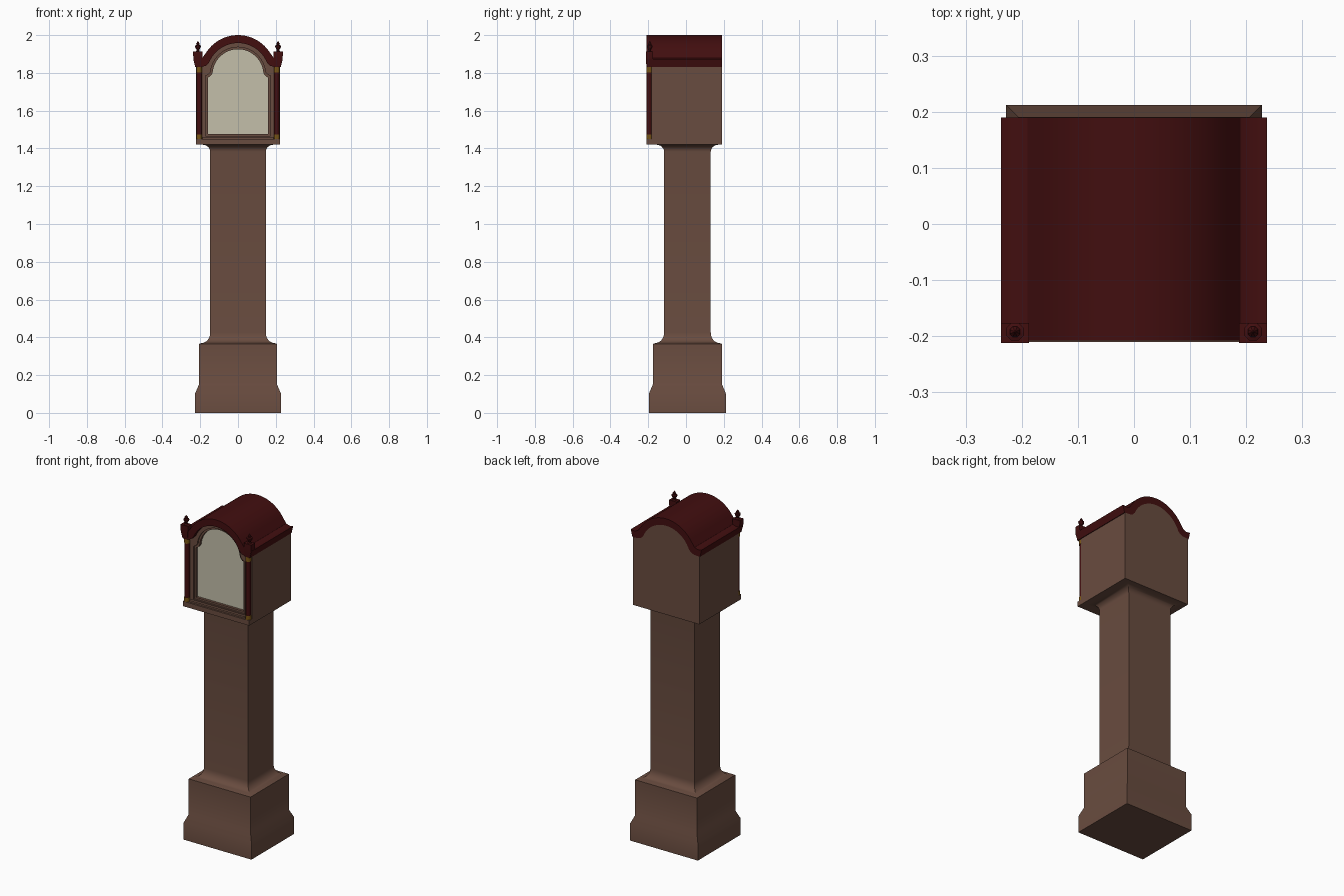
import bpy, bmesh, math

if "Cube" in bpy.data.objects:
    bpy.data.objects.remove(bpy.data.objects["Cube"])


def material(name, rgb):
    m = bpy.data.materials.new(name)
    m.diffuse_color = (*rgb, 1)
    m.use_nodes = True
    m.node_tree.nodes["Principled BSDF"].inputs["Base Color"].default_value = m.diffuse_color
    return m


WOOD = material("brown_wood", (0.141, 0.072, 0.050))
RED = material("dark_red_wood", (0.054, 0.0044, 0.0048))
GLASS = material("cream_dial", (0.546, 0.521, 0.402))
GOLD = material("old_gold", (0.19, 0.09, 0.007))


def make(name, verts, faces, mat, angle=30):
    me = bpy.data.meshes.new(name)
    me.from_pydata(verts, [], faces)
    bm = bmesh.new()
    bm.from_mesh(me)
    bmesh.ops.recalc_face_normals(bm, faces=bm.faces)
    bm.to_mesh(me)
    bm.free()
    me.materials.append(mat)
    ob = bpy.data.objects.new(name, me)
    bpy.context.collection.objects.link(ob)
    bpy.ops.object.select_all(action='DESELECT')
    ob.select_set(True)
    bpy.context.view_layer.objects.active = ob
    bpy.ops.object.shade_smooth_by_angle(angle=math.radians(angle))
    return ob


def loft(name, loops, mat, angle=30):
    """Skin closed loops of equal length and cap both ends."""
    n = len(loops[0])
    verts = [v for l in loops for v in l]
    faces = [(k*n + i, k*n + (i+1) % n, (k+1)*n + (i+1) % n, (k+1)*n + i)
             for k in range(len(loops)-1) for i in range(n)]
    faces += [tuple(range(n)), tuple(range((len(loops)-1)*n, len(loops)*n))]
    return make(name, verts, faces, mat, angle)


def rect(cx, cy, hx, hy, z):
    return [(cx-hx, cy-hy, z), (cx+hx, cy-hy, z), (cx+hx, cy+hy, z), (cx-hx, cy+hy, z)]


def lathe(name, cx, cy, profile, mat, n=8, angle=30):
    loops = [[(cx + r*math.cos(math.tau*(i+.5)/n), cy + r*math.sin(math.tau*(i+.5)/n), z)
              for i in range(n)] for r, z in profile]
    return loft(name, loops, mat, angle)


def arch(feet, r, cz, deg, n=28):
    """Left feet, arc over the top, mirrored feet; feet listed from outside in."""
    pts = [(-x, z) for x, z in feet]
    for i in range(n+1):
        a = math.radians(deg) * (2*i/n - 1)
        pts.append((r*math.sin(a), cz + r*math.cos(a)))
    return pts + [(x, z) for x, z in reversed(feet)]


def prism(name, pts, y0, y1, mat):
    return loft(name, [[(x, y, z) for x, z in pts] for y in (y0, y1)], mat)


def band(name, outer, inner, y0, y1, mat, closed):
    """Strip between two matching outlines, extruded along y."""
    n = len(outer)
    verts = [(x, y, z) for pts, y in ((outer, y0), (inner, y0), (inner, y1), (outer, y1))
             for x, z in pts]
    faces = []
    for i in range(n if closed else n-1):
        j = (i+1) % n
        for k in range(4):
            m = (k+1) % 4
            faces.append((k*n+i, k*n+j, m*n+j, m*n+i))
    if not closed:
        faces += [(0, n, 2*n, 3*n), (n-1, 2*n-1, 3*n-1, 4*n-1)]
    return make(name, verts, faces, mat)


# Plinth, waist and coves: square sections offset from the waist
BACK = 0.19
steps = [(.081, 0), (.081, .10), (.060, .15), (.060, .365)]
steps += [(.045*(1-math.sin(a)), .37 + .055*(1-math.cos(a)))
          for a in [math.pi/2*i/6 for i in range(7)]]
steps += [(.042*(1-math.cos(a)), 1.383 + .037*math.sin(a))
          for a in [math.pi/2*i/6 for i in range(7)]]
loft("plinth_and_waist", [rect(0, .0075, .147+d, .1235+d, z) for d, z in steps], WOOD)

# Hood floor and sill
loft("hood_floor", [rect(0, -.01, .222, .20, z) for z in (1.42, 1.45)], WOOD)
loft("hood_sill", [rect(0, -.175, .187, .024, z) for z in (1.45, 1.46)], WOOD)

# Hood case with arched top, front frame and door frame
roof_in = [(.226, 1.83), (.19, 1.832), (.17, 1.838)]
case = arch([(.222, 1.45), (.222, 1.83), (.19, 1.832), (.17, 1.838)], .165, 1.793, 68)
opening = arch([(.171, 1.465), (.171, 1.785), (.158, 1.79), (.150, 1.80)], .146, 1.79, 85)
glass = arch([(.160, 1.476), (.160, 1.775), (.150, 1.78), (.140, 1.79)], .135, 1.79, 85)
prism("hood_case", case, -.153, BACK, WOOD)
band("hood_front_frame", case, opening, -.183, -.153, WOOD, True)
band("door_frame", opening, glass, -.174, -.153, WOOD, True)
prism("dial_plate", glass, -.158, -.152, GLASS)

# Arched roof moulding
roof_out = arch([(.237, 1.874), (.212, 1.870), (.19, 1.878)], .20, 1.80, 55.5)
band("roof", roof_out, arch(roof_in, .165, 1.793, 68), -.208, BACK, RED, False)

# Corner columns with gold ends, finial blocks and finials
for s, side in ((-1, "left"), (1, "right")):
    cx, cy = s*.205, -.194
    lathe(side + "_column", cx, cy, [(.015, 1.47), (.015, 1.81)], RED, 8, 50)
    for end, z0, z1 in (("base", 1.45, 1.475), ("capital", 1.803, 1.83)):
        lathe(f"{side}_column_{end}", cx, cy, [(.017, z0), (.017, z1)], GOLD, 8, 50)
    fx = s*.212
    loft(side + "_finial_block", [rect(s*.206, -.193, .017, .016, 1.83),
                                  rect(fx, -.194, .022, .018, 1.865),
                                  rect(fx, -.194, .025, .018, 1.89),
                                  rect(fx, -.194, .025, .018, 1.912)], RED)
    lathe(side + "_finial", fx, -.192,
          [(.014, 1.91), (.007, 1.918), (.009, 1.924), (.017, 1.938), (.017, 1.944),
           (.009, 1.947), (.010, 1.954), (.001, 1.968)], RED, 8)
